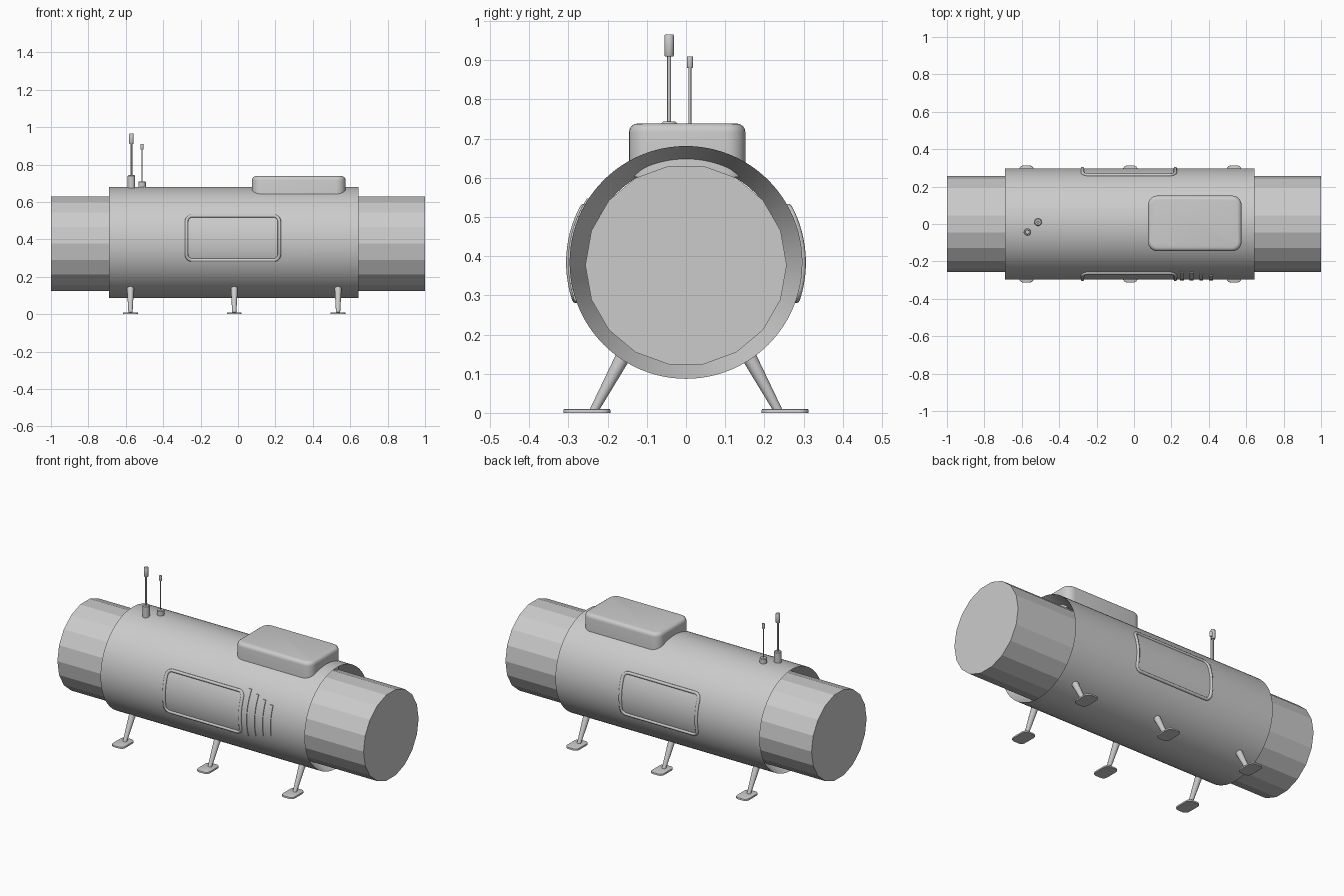
import bpy, bmesh, math
from mathutils import Vector

cube = bpy.data.objects.get("Cube")
if cube:
    bpy.data.objects.remove(cube, do_unlink=True)

grey = bpy.data.materials.new("light_grey")
grey.use_nodes = True
grey.diffuse_color = (0.6, 0.6, 0.6, 1)
grey.node_tree.nodes["Principled BSDF"].inputs["Base Color"].default_value = (0.6, 0.6, 0.6, 1)

HULL_R = 0.297
HULL_Z = 0.384


def add_mesh(name, bm, smooth=35):
    """Turn a bmesh into an object; smooth is the sharp-edge angle, 0 for flat."""
    bmesh.ops.recalc_face_normals(bm, faces=bm.faces)
    me = bpy.data.meshes.new(name)
    bm.to_mesh(me)
    bm.free()
    me.materials.append(grey)
    if smooth:
        me.shade_smooth()
        me.set_sharp_from_angle(angle=math.radians(smooth))
    ob = bpy.data.objects.new(name, me)
    bpy.context.collection.objects.link(ob)
    return ob


def lathe(name, profile, origin, axis, sides, smooth=35, caps=True):
    """Revolve (height, radius) pairs about an axis through origin."""
    bm = bmesh.new()
    turn = Vector((0, 0, 1)).rotation_difference(Vector(axis))
    rings = []
    for h, r in profile:
        ring = []
        for i in range(sides):
            a = math.tau * i / sides + math.pi / 2
            p = Vector((r * math.cos(a), r * math.sin(a), h))
            ring.append(bm.verts.new(Vector(origin) + turn @ p))
        rings.append(ring)
    for lo, hi in zip(rings, rings[1:]):
        for i in range(sides):
            j = (i + 1) % sides
            bm.faces.new((lo[i], lo[j], hi[j], hi[i]))
    if caps:
        bm.faces.new(rings[0])
        bm.faces.new(rings[-1])
    return add_mesh(name, bm, smooth)


def rounded_box(name, centre, size, corner, edge, edge_segments=4):
    """Box with rounded upright corners and a softened top rim."""
    bm = bmesh.new()
    bmesh.ops.create_cube(bm, size=1)
    for v in bm.verts:
        v.co = Vector(centre) + Vector([c * s for c, s in zip(v.co, size)])
    upright = [e for e in bm.edges if abs(e.verts[0].co.z - e.verts[1].co.z) > size[2] / 2]
    bmesh.ops.bevel(bm, geom=upright, offset=corner, segments=6, profile=0.5, affect='EDGES')
    top = centre[2] + size[2] / 2
    rim = [e for e in bm.edges if all(v.co.z > top - 0.0001 for v in e.verts)]
    bmesh.ops.bevel(bm, geom=rim, offset=edge, segments=edge_segments, profile=0.5, affect='EDGES')
    return add_mesh(name, bm)


def on_hull(x, z, side, r=HULL_R):
    """Point on the hull at the given length and height, side is -1 front, 1 back."""
    return Vector((x, side * math.sqrt(r * r - (z - HULL_Z) ** 2), z))


def window_frame(name, side):
    """Raised rounded-rectangle trim wrapped over the hull."""
    x0, x1, z0, z1, r = -0.275, 0.221, 0.289, 0.525, 0.03
    corners = [(x1 - r, z1 - r, 0), (x0 + r, z1 - r, 90),
               (x0 + r, z0 + r, 180), (x1 - r, z0 + r, 270)]
    path = []
    for cx, cz, start in corners:
        for k in range(7):
            a = math.radians(start + 15 * k)
            path.append((cx + r * math.cos(a), cz + r * math.sin(a)))
    dense = []
    for p, q in zip(path, path[1:] + path[:1]):
        n = 10 if math.dist(p, q) > 0.05 else 1
        for k in range(n):
            t = k / n
            dense.append((p[0] + (q[0] - p[0]) * t, p[1] + (q[1] - p[1]) * t))
    cu = bpy.data.curves.new(name, 'CURVE')
    cu.dimensions = '3D'
    cu.bevel_depth = 0.009
    cu.bevel_resolution = 2
    sp = cu.splines.new('POLY')
    sp.points.add(len(dense) - 1)
    for pt, (x, z) in zip(sp.points, dense):
        pt.co = (*on_hull(x, z, side), 1)
    sp.use_cyclic_u = True
    sp.use_smooth = True
    cu.materials.append(grey)
    ob = bpy.data.objects.new(name, cu)
    bpy.context.collection.objects.link(ob)


def vent_rib(name, x, z0, z1):
    """Thin curved slat lying on the front of the hull."""
    bm = bmesh.new()
    rows = []
    steps = 12
    for k in range(steps + 1):
        z = z0 + (z1 - z0) * k / steps
        rows.append([bm.verts.new(on_hull(x + dx, z, -1, HULL_R + dr))
                     for dx, dr in ((-0.01, -0.01), (-0.01, 0.004), (0.01, 0.004), (0.01, -0.01))])
    for a, b in zip(rows, rows[1:]):
        for i in range(4):
            j = (i + 1) % 4
            bm.faces.new((a[i], a[j], b[j], b[i]))
    bm.faces.new(rows[0])
    bm.faces.new(rows[-1])
    add_mesh(name, bm)


# Hull with funnel-shaped recessed ends, and the faceted core running through it
lathe("hull", [(-0.59, 0.25), (-0.69, HULL_R), (0.645, HULL_R), (0.545, 0.25)],
      (0, 0, HULL_Z), (1, 0, 0), 96, caps=False)
lathe("end_core", [(-1, 0.257), (1, 0.257)], (0, 0, 0.377), (1, 0, 0), 18, smooth=0)

# Roof unit
rounded_box("roof_unit", (0.325, 0.003, 0.67), (0.5, 0.297, 0.137), 0.05, 0.022)

# Window trims and front vents
window_frame("front_window_frame", -1)
window_frame("back_window_frame", 1)
for i in range(4):
    vent_rib(f"vent_rib_{i + 1}", 0.256 + 0.052 * i, 0.285 + 0.015 * i, 0.547 - 0.015 * i)

# Legs and foot pads
for x, place in ((-0.575, "right"), (-0.02, "middle"), (0.535, "left")):
    for side, face in ((-1, "front"), (1, "back")):
        foot = Vector((x, side * 0.235, 0.006))
        top = Vector((x, side * 0.13, 0.2))
        span = top - foot
        lathe(f"{face}_{place}_leg", [(0, 0.011), (span.length, 0.022)],
              foot, span.normalized(), 20)
        rounded_box(f"{face}_{place}_foot_pad", (x, side * 0.253, 0.005),
                    (0.08, 0.12, 0.01), 0.025, 0.003, 2)

# Antennas: socket, rod and tip
for name, x, y, socket_top, tip_low, tip_top, rod_r, tip_r in (
        ("tall_antenna", -0.57, -0.043, 0.743, 0.91, 0.965, 0.005, 0.0125),
        ("short_antenna", -0.513, 0.01, 0.71, 0.88, 0.91, 0.0035, 0.008)):
    lathe(name + "_socket", [(0.65, 0.02), (socket_top - 0.004, 0.02), (socket_top, 0.016)],
          (x, y, 0), (0, 0, 1), 24)
    lathe(name + "_rod", [(0.65, rod_r), (tip_low + 0.01, rod_r)], (x, y, 0), (0, 0, 1), 12)
    lathe(name + "_tip", [(tip_low, tip_r * 0.85), (tip_low + 0.003, tip_r),
                          (tip_top - 0.003, tip_r), (tip_top, tip_r * 0.85)],
          (x, y, 0), (0, 0, 1), 16)
